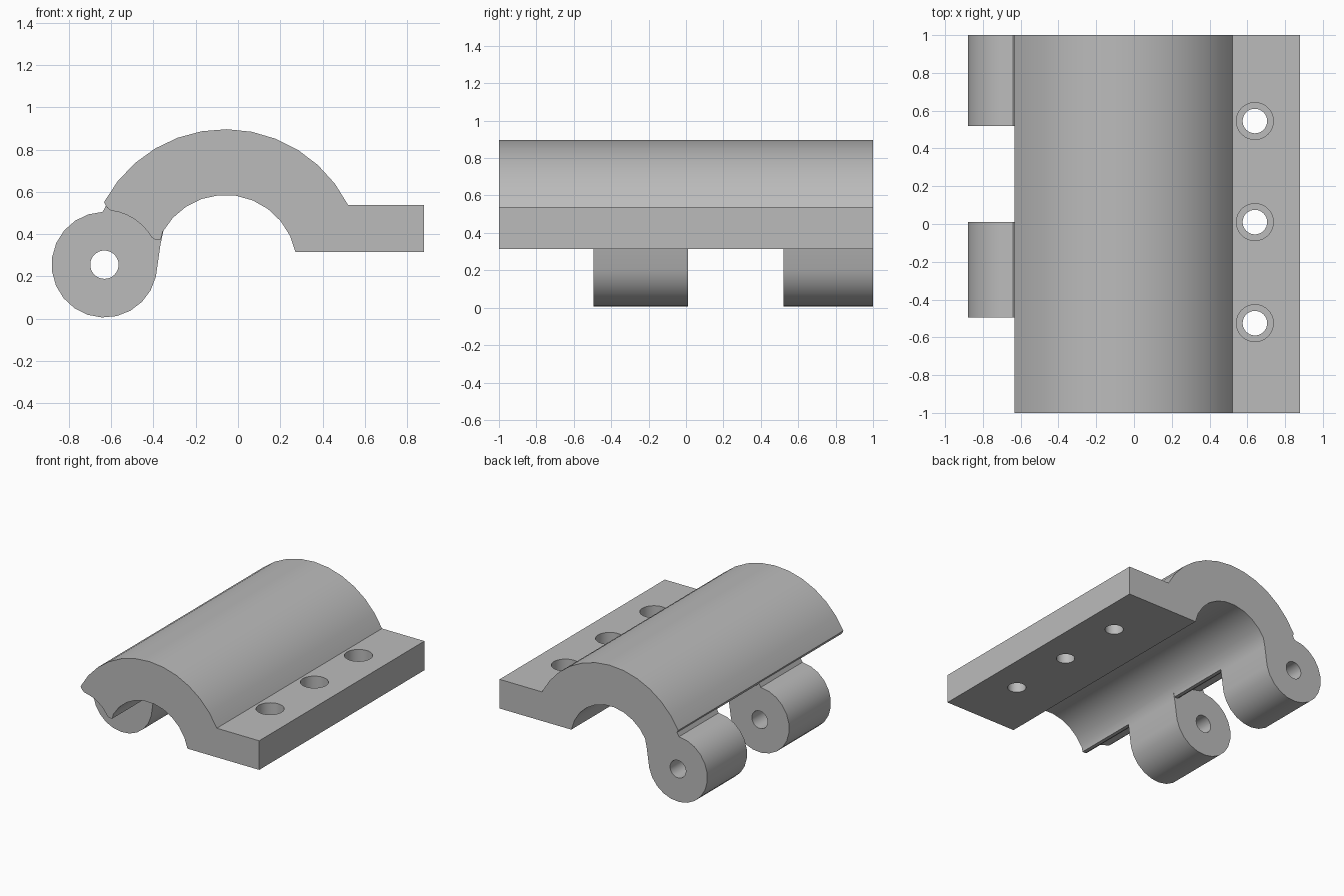
import bpy, bmesh
from math import cos, sin, radians, pi
from mathutils import Matrix

cube = bpy.data.objects.get("Cube")
if cube:
    bpy.data.objects.remove(cube, do_unlink=True)

grey = bpy.data.materials.new("plain_grey")
grey.use_nodes = True
grey.diffuse_color = (0.5, 0.5, 0.5, 1)
grey.node_tree.nodes["Principled BSDF"].inputs["Base Color"].default_value = (0.5, 0.5, 0.5, 1)


def arc(cx, cz, r, start, end, steps):
    angles = [radians(start + (end - start) * i / steps) for i in range(steps + 1)]
    return [(cx + r * cos(a), cz + r * sin(a)) for a in angles]


def finish(name, bm):
    bmesh.ops.recalc_face_normals(bm, faces=bm.faces)
    mesh = bpy.data.meshes.new(name)
    bm.to_mesh(mesh)
    bm.free()
    mesh.materials.append(grey)
    obj = bpy.data.objects.new(name, mesh)
    bpy.context.collection.objects.link(obj)
    return obj


def extrude(name, profile, y0, y1):
    bm = bmesh.new()
    face = bm.faces.new([bm.verts.new((x, y0, z)) for x, z in profile])
    out = bmesh.ops.extrude_face_region(bm, geom=[face])
    verts = [v for v in out["geom"] if isinstance(v, bmesh.types.BMVert)]
    bmesh.ops.translate(bm, verts=verts, vec=(0, y1 - y0, 0))
    return finish(name, bm)


def cylinder(name, r, length, centre, along_y=False):
    bm = bmesh.new()
    bmesh.ops.create_cone(bm, cap_ends=True, segments=32, radius1=r, radius2=r, depth=length)
    turn = Matrix.Rotation(pi / 2 if along_y else 0, 4, "X")
    bmesh.ops.transform(bm, matrix=Matrix.Translation(centre) @ turn, verts=bm.verts)
    return finish(name, bm)


def combine(target, other, operation):
    mod = target.modifiers.new(other.name, "BOOLEAN")
    mod.operation, mod.solver, mod.object = operation, "EXACT", other
    bpy.context.view_layer.objects.active = target
    bpy.ops.object.modifier_apply(modifier=mod.name)
    bpy.data.objects.remove(other, do_unlink=True)


# Half-pipe shell with flat mounting flange and scooped left edge
AX, AZ = -0.06, 0.246
HX, HZ = -0.632, 0.255
shell = [(0.88, 0.315), (0.88, 0.538)]
shell += arc(AX, AZ, 0.65, 26.7, 152, 12)
shell += [(-0.62, 0.525)]
shell += arc(HX, HZ, 0.258, 83, 30, 6)
shell += [(-0.39, 0.373), (-0.365, 0.375)]
shell += arc(AX, AZ, 0.339, 151, 11.8, 10)
clamp = extrude("clamp_half", shell, -1, 1)

# Hinge knuckles blended into the shell
knuckle = arc(HX, HZ, 0.25, 92, 347, 16)
knuckle += [(-0.367, 0.35), (-0.352, 0.42), (-0.45, 0.58), (-0.614, 0.553)]
for i, (y0, y1) in enumerate([(-0.495, 0.01), (0.52, 1)]):
    combine(clamp, extrude(f"hinge_knuckle_{i}", knuckle, y0, y1), "UNION")

# Hinge pin bore
combine(clamp, cylinder("pin_bore", 0.067, 3, (HX, 0, HZ), True), "DIFFERENCE")

# Counterbored bolt holes through the flange
for y in (-0.525, 0.01, 0.545):
    combine(clamp, cylinder("bolt_hole", 0.065, 1, (0.64, y, 0.4)), "DIFFERENCE")
    combine(clamp, cylinder("counterbore", 0.098, 0.4, (0.64, y, 0.62)), "DIFFERENCE")

bpy.ops.object.select_all(action="DESELECT")
clamp.select_set(True)
bpy.context.view_layer.objects.active = clamp
bpy.ops.object.shade_smooth_by_angle(angle=radians(30))
